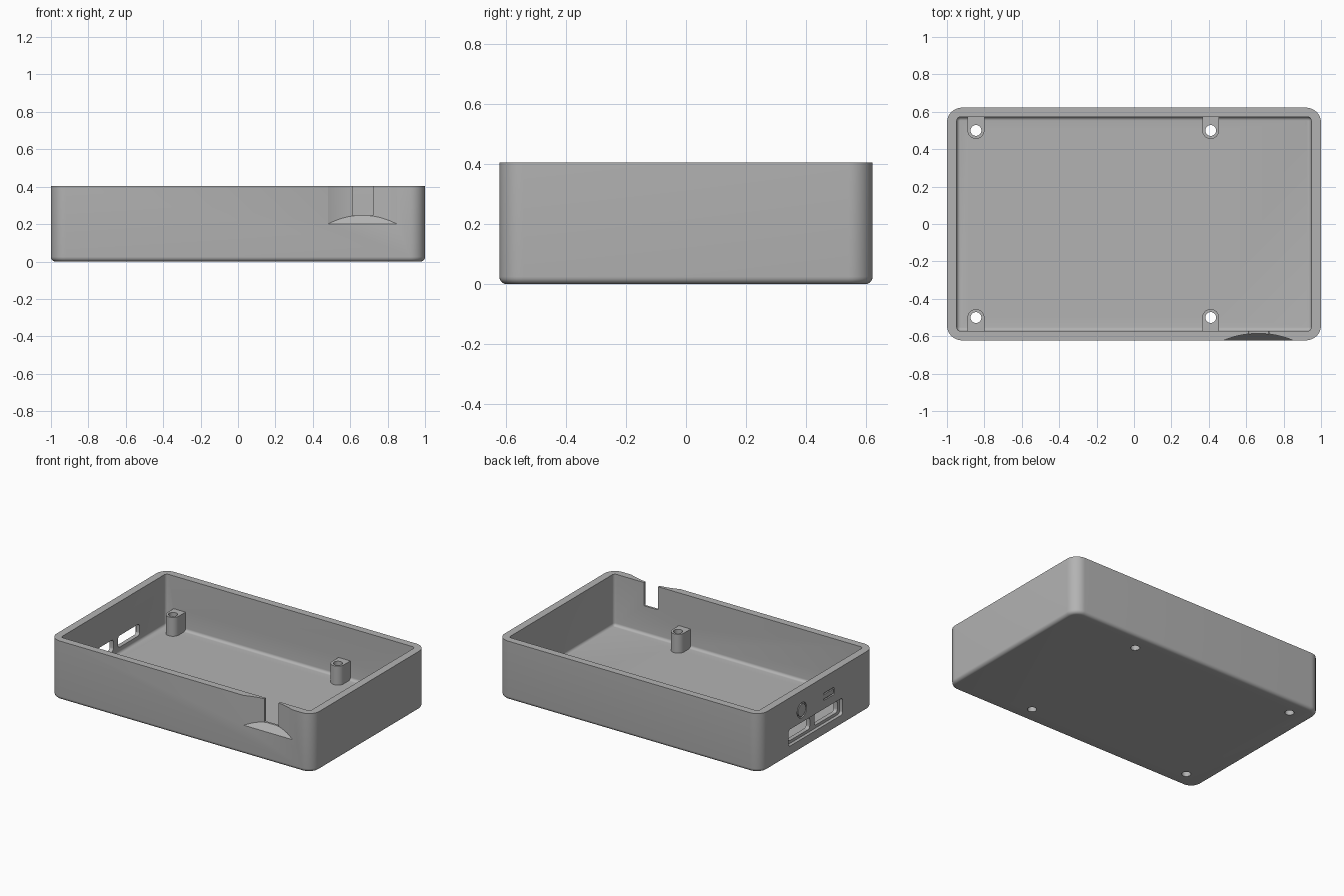
import bpy, bmesh, math
from mathutils import Vector, Matrix

old = bpy.data.objects.get("Cube")
if old:
    bpy.data.objects.remove(old, do_unlink=True)

grey = bpy.data.materials.new("plain_grey")
grey.use_nodes = True
colour = (0.45, 0.45, 0.45, 1)
grey.diffuse_color = colour
grey.node_tree.nodes["Principled BSDF"].inputs["Base Color"].default_value = colour


def finish(bm, name):
    bmesh.ops.recalc_face_normals(bm, faces=bm.faces)
    mesh = bpy.data.meshes.new(name)
    bm.to_mesh(mesh)
    bm.free()
    mesh.materials.append(grey)
    obj = bpy.data.objects.new(name, mesh)
    bpy.context.collection.objects.link(obj)
    return obj


def box(name, low, high, radius=0, axis=2, bottom=0, segments=8):
    """Box with edges along one axis rounded, and optionally its bottom edge."""
    low, high = Vector(low), Vector(high)
    bm = bmesh.new()
    bmesh.ops.create_cube(bm, size=1)
    for v in bm.verts:
        v.co = (low + high) / 2 + v.co * (high - low)
    if radius:
        edges = [e for e in bm.edges
                 if abs((e.verts[0].co - e.verts[1].co).normalized()[axis]) > 0.9]
        bmesh.ops.bevel(bm, geom=edges, offset=radius, segments=segments,
                        profile=0.5, affect='EDGES')
    if bottom:
        edges = [e for e in bm.edges
                 if all(abs(v.co.z - low.z) < 1e-4 for v in e.verts)]
        bmesh.ops.bevel(bm, geom=edges, offset=bottom, segments=6,
                        profile=0.5, affect='EDGES')
    return finish(bm, name)


def prism(name, outline, z0, z1):
    """Upright solid from a flat outline."""
    bm = bmesh.new()
    face = bm.faces.new([bm.verts.new((x, y, z0)) for x, y in outline])
    top = bmesh.ops.extrude_face_region(bm, geom=[face])["geom"]
    bmesh.ops.translate(bm, vec=(0, 0, z1 - z0),
                        verts=[v for v in top if isinstance(v, bmesh.types.BMVert)])
    return finish(bm, name)


def arc(cx, cy, r, start, end, steps):
    return [(cx + r * math.cos(a), cy + r * math.sin(a)) for a in
            (math.radians(start + (end - start) * i / steps) for i in range(steps + 1))]


def combine(body, tool, operation):
    mod = body.modifiers.new("combine", 'BOOLEAN')
    mod.operation, mod.solver, mod.object = operation, 'EXACT', tool
    bpy.context.view_layer.objects.active = body
    bpy.ops.object.modifier_apply(modifier=mod.name)
    bpy.data.objects.remove(tool, do_unlink=True)


def cut(tool):
    combine(tray, tool, 'DIFFERENCE')


# Open tray with rounded outer corners and a filleted cavity
tray = box("case_tray", (-1, -0.622, 0), (1, 0.622, 0.405), 0.08, bottom=0.025, segments=12)
cut(box("cavity", (-0.948, -0.572, 0.05), (0.948, 0.572, 0.6), 0.02, bottom=0.019, segments=5))

# Screw posts joined to the long walls, bored right through the floor
for x in (-0.845, 0.41):
    for side in (-1, 1):
        outline = [(x + 0.045, side * 0.595)]
        outline += [(px, side * py) for px, py in arc(x, 0.5, 0.045, 0, -180, 20)]
        outline += [(x - 0.045, side * 0.595)]
        combine(tray, prism("screw_post", outline, 0.03, 0.18), 'UNION')
        cut(prism("screw_hole", arc(x, side * 0.5, 0.029, 0, 345, 23), -0.1, 0.3))

# Curved scoop with a sloping underside, and the cable notch behind it
scoop_x = 0.665
bm = bmesh.new()
bmesh.ops.create_cone(bm, cap_ends=True, segments=160, radius1=0.48, radius2=0.48, depth=0.5,
                      matrix=Matrix.Translation((scoop_x, -1.065, 0.35)))
cap = bmesh.ops.bisect_plane(bm, geom=bm.verts[:] + bm.edges[:] + bm.faces[:],
                             plane_co=(0, -0.622, 0.2), plane_no=(0, 0.047, -0.037),
                             clear_outer=True)["geom_cut"]
bmesh.ops.holes_fill(bm, edges=[e for e in bm.edges if e.is_boundary])
cut(finish(bm, "scoop"))
cut(box("cable_notch", (0.612, -0.7, 0.245), (0.722, -0.5, 0.6), 0.008, axis=1, segments=3))

# Recessed port panel in the left-hand end with two openings
cut(box("port_recess", (-1.1, -0.275, 0.072), (-0.977, 0.315, 0.187), 0.02, axis=0))
for y0, y1 in ((-0.25, 0.0), (0.05, 0.285)):
    cut(box("port_opening", (-1.2, y0, 0.092), (-0.9, y1, 0.172), 0.02, axis=0))

# Shallow engraved ring and bracket above the openings
ring = prism("ring_groove", arc(0, 0, 0.052, 0, 350, 35), -0.02, 0.01)
combine(ring, prism("ring_core", arc(0, 0, 0.042, 0, 350, 35), -0.1, 0.1), 'DIFFERENCE')
ring.data.transform(Matrix.Translation((-1, 0.168, 0.27)) @ Matrix.Rotation(math.pi / 2, 4, 'Y'))
cut(ring)
bracket = box("bracket_groove", (-1.02, -0.185, 0.245), (-0.99, -0.065, 0.295), 0.012, axis=0)
combine(bracket, box("bracket_core", (-1.1, -0.175, 0.255), (-0.9, 0.1, 0.285)), 'DIFFERENCE')
cut(bracket)

# Smooth the rounded corners and keep the crisp edges
bpy.ops.object.select_all(action='DESELECT')
tray.select_set(True)
bpy.context.view_layer.objects.active = tray
bpy.ops.object.shade_smooth_by_angle(angle=math.radians(30))
